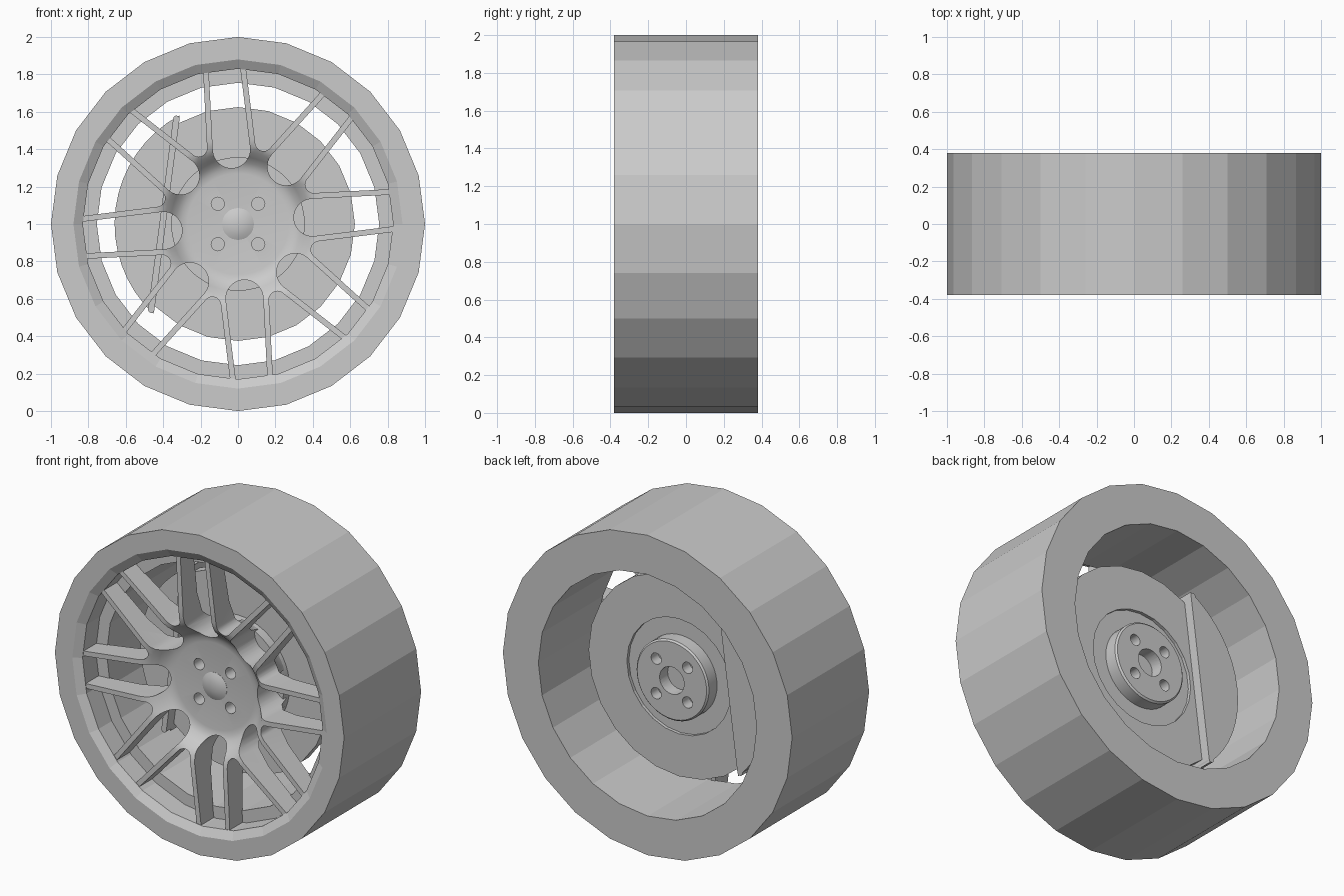
import bpy
import bmesh
from math import sin, cos, radians, acos
from mathutils import Matrix, Vector

if "Cube" in bpy.data.objects:
    bpy.data.objects.remove(bpy.data.objects["Cube"])

GREY = (0.6, 0.6, 0.6, 1)
grey = bpy.data.materials.new("plain grey")
grey.use_nodes = True
grey.diffuse_color = GREY
grey.node_tree.nodes["Principled BSDF"].inputs["Base Color"].default_value = GREY
AXLE = Vector((0, 0, 1))


def make(name, bm, smooth=False):
    """Turn a bmesh built around the origin into an object on the axle."""
    bmesh.ops.recalc_face_normals(bm, faces=bm.faces)
    me = bpy.data.meshes.new(name)
    bm.to_mesh(me)
    bm.free()
    me.materials.append(grey)
    ob = bpy.data.objects.new(name, me)
    ob.location = AXLE
    bpy.context.collection.objects.link(ob)
    if smooth:
        smooth_edges(ob)
    return ob


def smooth_edges(ob):
    bpy.ops.object.select_all(action='DESELECT')
    ob.select_set(True)
    bpy.context.view_layer.objects.active = ob
    bpy.ops.object.shade_smooth_by_angle(angle=radians(30))


def lathe(profile, steps):
    """Revolve (radius, y) points about the axle; closed unless it meets the axis."""
    bm = bmesh.new()
    vs = [bm.verts.new((r, y, 0)) for r, y in profile]
    pairs = list(zip(vs, vs[1:]))
    if profile[0][0] > 0:
        pairs.append((vs[-1], vs[0]))
    edges = [bm.edges.new(p) for p in pairs]
    bmesh.ops.spin(bm, geom=vs + edges, cent=(0, 0, 0), axis=(0, 1, 0),
                   angle=radians(360), steps=steps)
    bmesh.ops.remove_doubles(bm, verts=bm.verts, dist=0.0005)
    return bm


def prism(bm, pts, y0, y1, turn=0):
    """Extrude an (x, z) outline along y, turned about the axle."""
    c, s = cos(radians(turn)), sin(radians(turn))
    flat = [(u * c - v * s, u * s + v * c) for u, v in pts]
    front, back = ([bm.verts.new((x, y, z)) for x, z in flat] for y in (y0, y1))
    bm.faces.new(front)
    bm.faces.new(back[::-1])
    n = len(pts)
    for i in range(n):
        j = (i + 1) % n
        bm.faces.new((front[j], front[i], back[i], back[j]))


def arc(cu, cv, r, a0, a1, n):
    return [(cu + r * cos(radians(a0 + (a1 - a0) * i / n)),
             cv + r * sin(radians(a0 + (a1 - a0) * i / n))) for i in range(n + 1)]


def add_bolt_holes(bm, y0, y1):
    for k in range(4):
        prism(bm, arc(0.153, 0, 0.035, 0, 345, 23), y0, y1, 45 + 90 * k)


def cut(ob, cutter_bm):
    """Subtract the cutter mesh and bake the result."""
    cutter = make("cutter", cutter_bm)
    cutter.hide_render = True
    mod = ob.modifiers.new("cut", 'BOOLEAN')
    mod.operation = 'DIFFERENCE'
    mod.solver = 'EXACT'
    mod.object = cutter
    bpy.context.view_layer.update()
    deps = bpy.context.evaluated_depsgraph_get()
    mesh = bpy.data.meshes.new_from_object(ob.evaluated_get(deps))
    ob.modifiers.clear()
    ob.data = mesh
    bpy.data.objects.remove(cutter)
    smooth_edges(ob)


# Faceted tyre with the stepped rim barrel
make("tyre_and_rim", lathe([(1, -0.38), (0.88, -0.38), (0.83, -0.35), (0.83, -0.22),
                            (0.755, -0.22), (0.755, 0.38), (1, 0.38)], 24))

# Dished wheel face, cut into eight pairs of spokes
wheel = make("spoked_wheel_face", lathe(
    [(0, -0.23), (0.27, -0.23), (0.3, -0.235), (0.33, -0.25), (0.36, -0.28),
     (0.39, -0.315), (0.42, -0.335), (0.46, -0.345), (0.85, -0.347),
     (0.85, -0.22), (0.55, -0.2), (0.43, -0.16), (0.38, -0.1), (0.36, -0.03),
     (0, -0.03)], 96))
windows = bmesh.new()
for k in range(8):
    turn = 5 + 45 * k
    # round-ended slot inside a pair
    prism(windows, [(0.87, -0.083), (0.87, 0.083)] + arc(0.4, 0, 0.1, 90, 270, 16),
          -0.6, 0.2, turn)
    # wedge between two pairs
    prism(windows, [(0.87, -0.239), (0.87, 0.239)]
          + arc(0.456, 0, 0.045, 114.5, 245.5, 10), -0.6, 0.2, turn + 22.5)
add_bolt_holes(windows, -0.4, -0.13)
cut(wheel, windows)

# Domed centre cap
make("centre_cap", lathe([(0, -0.25), (0.03, -0.248), (0.06, -0.242), (0.085, -0.231),
                          (0.085, -0.2), (0, -0.2)], 32), True)

# Brake disc with a shallow recess behind
make("brake_disc", lathe([(0, 0), (0.625, 0), (0.625, 0.07), (0.36, 0.07),
                          (0.36, 0.05), (0, 0.05)], 24))

# Hub with a drilled boss at the back
hub = make("hub", lathe([(0, -0.06), (0.357, -0.06), (0.357, 0.03), (0.25, 0.03),
                         (0.25, 0.13), (0.24, 0.14), (0, 0.14)], 48))
holes = bmesh.new()
add_bolt_holes(holes, 0.07, 0.3)
prism(holes, arc(0, 0, 0.085, 0, 345, 23), 0.06, 0.3)
cut(hub, holes)

# Brake caliper: a segment over the disc edge with a lip along its chord
half = acos(0.385 / 0.66) * 57.2958
caliper = bmesh.new()
prism(caliper, arc(0, 0, 0.66, -half, half, 16), -0.02, 0.13, 172.5)
make("brake_caliper", caliper)
lip = bmesh.new()
prism(lip, arc(0.4, 0.515, 0.017, 0, 180, 6) + arc(0.4, -0.515, 0.017, 180, 360, 6),
      -0.07, 0.13, 172.5)
make("caliper_lip", lip)
